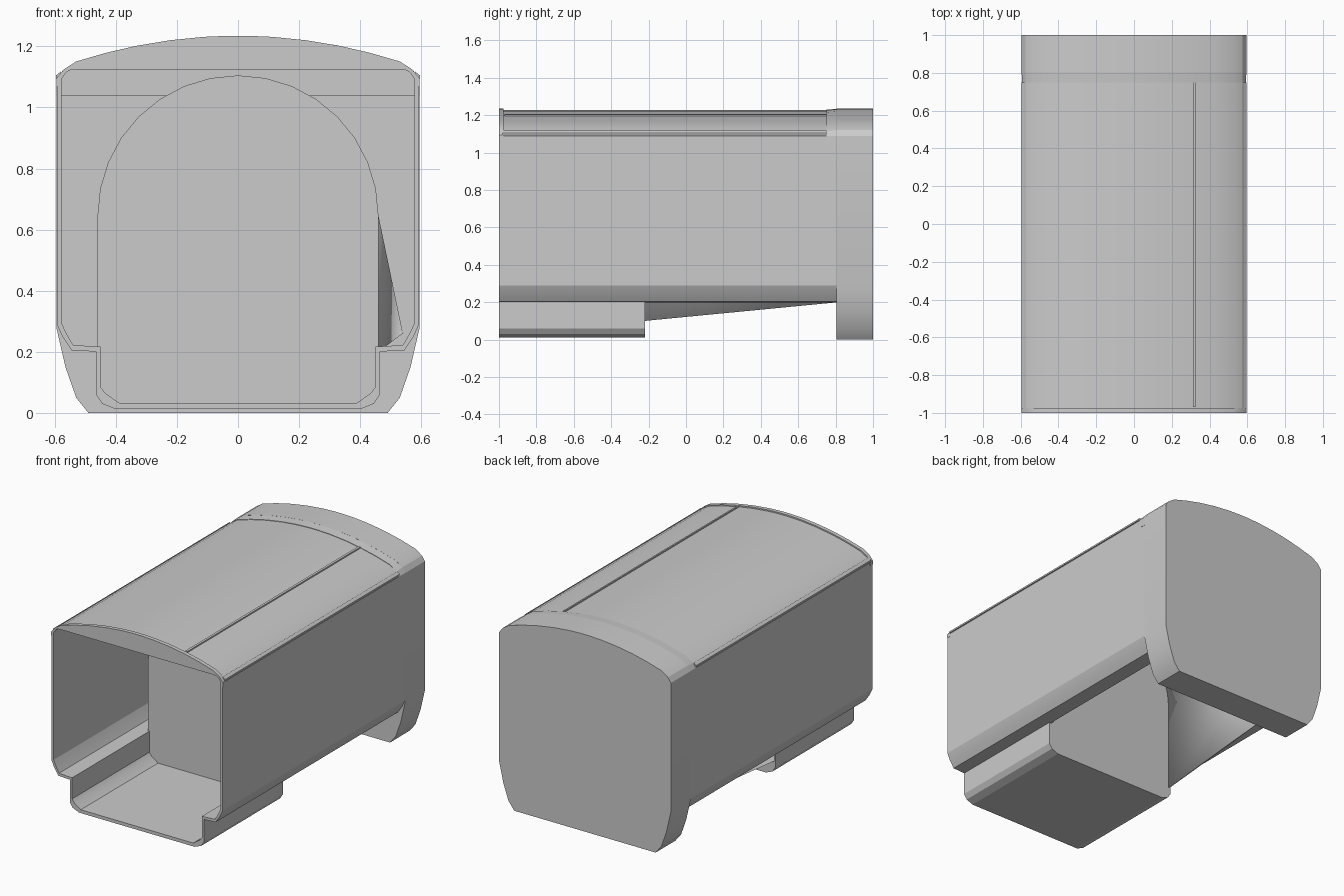
import bpy, bmesh, math

if "Cube" in bpy.data.objects:
    bpy.data.objects.remove(bpy.data.objects["Cube"])


def loft(name, sections, caps=True, closed=True):
    """Join matching (x, z) profiles placed at successive y positions."""
    bm = bmesh.new()
    rings = [[bm.verts.new((x, y, z)) for x, z in pts] for y, pts in sections]
    n = len(rings[0])
    for a, b in zip(rings, rings[1:]):
        for i in range(n if closed else n - 1):
            j = (i + 1) % n
            bm.faces.new((a[i], a[j], b[j], b[i]))
    if caps:
        bm.faces.new(rings[0])
        bm.faces.new(rings[-1])
    bmesh.ops.recalc_face_normals(bm, faces=bm.faces)
    mesh = bpy.data.meshes.new(name)
    bm.to_mesh(mesh)
    bm.free()
    ob = bpy.data.objects.new(name, mesh)
    bpy.context.collection.objects.link(ob)
    bpy.ops.object.select_all(action='DESELECT')
    ob.select_set(True)
    bpy.context.view_layer.objects.active = ob
    bpy.ops.object.shade_smooth_by_angle(angle=math.radians(20))
    return ob


def mirror(half):
    """Complete a left half profile with its right half."""
    return half + [(-x, z) for x, z in reversed(half)]


def roof_z(x, drop=0.0):
    """Height of the cambered roof."""
    return 1.235 - 0.3 * x * x - drop


def roof_half(drop):
    xs = (-0.53, -0.43, -0.33, -0.22, -0.11, -0.03)
    return [(x, roof_z(x, drop)) for x in xs]


# Main shell: thin walls, flat ceiling under a cambered roof, open underneath
outer = [(-0.455, 0.2), (-0.545, 0.205), (-0.575, 0.25), (-0.593, 0.29),
         (-0.593, 1.09), (-0.575, 1.115)] + roof_half(0.008)
inner = [(-0.455, 0.217), (-0.54, 0.222), (-0.562, 0.26), (-0.578, 0.295), (-0.578, 1.1), (-0.55, 1.125)]
shell = mirror(outer) + list(reversed(mirror(inner)))
loft("body_shell", [(-1, shell), (0.81, shell)])

# Raised lip along the front edge of the roof
lip = mirror([(-0.595, 1.07), (-0.595, 1.095), (-0.57, 1.125)] + roof_half(0))
lip_in = mirror([(-0.58, 1.07), (-0.58, 1.09), (-0.56, 1.12)] +
                [(x, z - 0.025) for x, z in roof_half(0)])
loft("front_roof_lip", [(-1, lip + lip_in[::-1]), (-0.975, lip + lip_in[::-1])])

# Solid end block reaching the ground
end = mirror([(-0.49, 0), (-0.53, 0.05), (-0.565, 0.15), (-0.595, 0.28),
              (-0.595, 1.09), (-0.575, 1.12)] + roof_half(0))
loft("end_block", [(0.805, end), (1, end)])

# Collar where the roof meets the end block
collar = mirror([(-0.595, 1.04), (-0.595, 1.09), (-0.575, 1.12)] + roof_half(0))
collar_low = mirror([(-0.593, 1.04), (-0.593, 1.09), (-0.575, 1.115)] + roof_half(0.005))
loft("roof_collar", [(0.75, collar_low), (0.81, collar)])

# Sunken floor trough at the front
tray_out = [(-0.465, 0.217), (-0.465, 0.06), (-0.445, 0.03), (-0.4, 0.012)]
tray_in = [(-0.45, 0.217), (-0.45, 0.085), (-0.435, 0.065), (-0.39, 0.033)]
tray = mirror(tray_out) + list(reversed(mirror(tray_in)))
loft("floor_trough", [(-1, tray), (-0.22, tray)])

# Arched bulkhead closing the trough
arc = [(-0.46 * math.cos(math.pi * i / 16), 0.645 + 0.46 * math.sin(math.pi * i / 16))
       for i in range(17)]
plate = [(-0.4, 0.012), (-0.445, 0.03), (-0.46, 0.06)] + arc + [(0.46, 0.06), (0.445, 0.03), (0.4, 0.012)]
loft("arched_bulkhead", [(-0.235, plate), (-0.22, plate)])

# Arched tunnel running back from the bulkhead, open underneath
near = [(-0.46, 0.1)] + arc + [(0.46, 0.2)]
far = [(-0.46, 0.2)] + arc + [(0.54, 0.26)]
tunnel = loft("arched_tunnel", [(-0.225, near), (0.81, far)], caps=False, closed=False)
skin = tunnel.modifiers.new("thickness", 'SOLIDIFY')
skin.thickness = 0.01

# Thin seam strip on the roof
x0, x1 = 0.313, 0.325
seam = [(x0, roof_z(x0, 0.03)), (x1, roof_z(x1, 0.03)), (x1, roof_z(x1)), (x0, roof_z(x0))]
loft("roof_seam", [(-0.97, seam), (0.75, seam)])

# Gutter strips along the roof edges
for side, label in ((-1, "left"), (1, "right")):
    gutter = [(side * x, z) for x, z in
              ((0.58, 1.095), (0.596, 1.095), (0.596, 1.105), (0.58, 1.118))]
    loft(label + "_gutter", [(-0.98, gutter), (0.75, gutter)])
